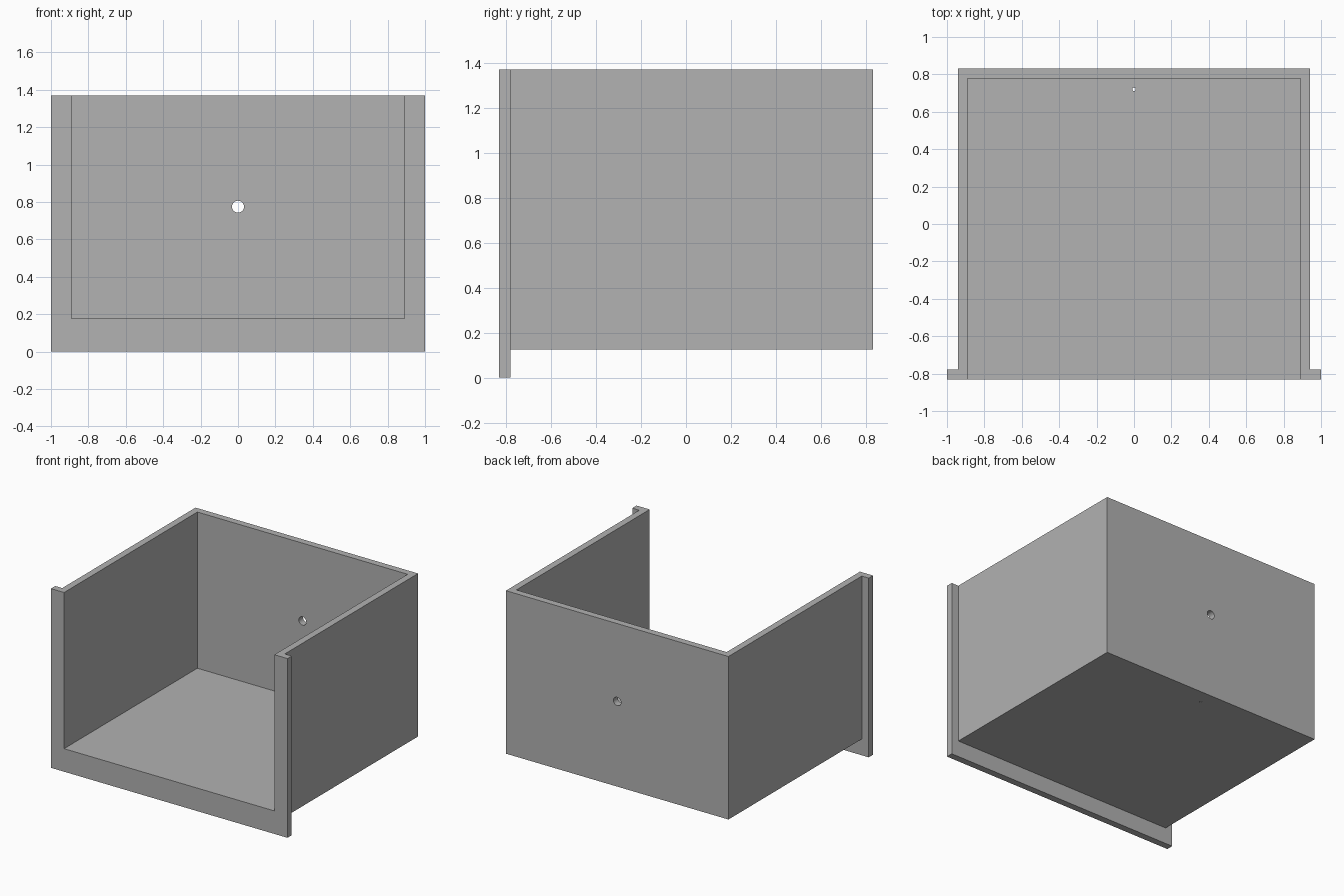
import bpy
import bmesh
from mathutils import Matrix, Vector

cube = bpy.data.objects.get("Cube")
if cube:
    bpy.data.objects.remove(cube, do_unlink=True)

HEIGHT, WALL = 1.37, 0.052
BODY_X, DEPTH, FLANGE_X = 0.941, 0.831, 1.0
BASE_Z = 0.124                  # underside of the box body
FLANGE_BACK = -DEPTH + WALL

grey = bpy.data.materials.new("plain grey")
grey.use_nodes = True
colour = (0.445, 0.445, 0.445, 1)
grey.diffuse_color = colour
grey.node_tree.nodes["Principled BSDF"].inputs["Base Color"].default_value = colour


def make_object(name, bm):
    bmesh.ops.recalc_face_normals(bm, faces=bm.faces)
    mesh = bpy.data.meshes.new(name)
    bm.to_mesh(mesh)
    bm.free()
    mesh.materials.append(grey)
    obj = bpy.data.objects.new(name, mesh)
    bpy.context.collection.objects.link(obj)
    return obj


def box(name, low, high):
    low, high = Vector(low), Vector(high)
    bm = bmesh.new()
    matrix = Matrix.Translation((low + high) / 2) @ Matrix.Diagonal((*(high - low), 1))
    bmesh.ops.create_cube(bm, size=1, matrix=matrix)
    return make_object(name, bm)


def cylinder(name, centre, radius, length, axis):
    bm = bmesh.new()
    turn = Vector((0, 0, 1)).rotation_difference(Vector(axis)).to_matrix().to_4x4()
    bmesh.ops.create_cone(bm, cap_ends=True, segments=32, radius1=radius, radius2=radius,
                          depth=length, matrix=Matrix.Translation(centre) @ turn)
    return make_object(name, bm)


# Plan outline of box and front flange, extruded to full height
half = [(FLANGE_X, -DEPTH), (FLANGE_X, FLANGE_BACK), (BODY_X, FLANGE_BACK), (BODY_X, DEPTH)]
outline = half + [(-x, y) for x, y in reversed(half)]
bm = bmesh.new()
face = bm.faces.new([bm.verts.new((x, y, 0)) for x, y in outline])
top = bmesh.ops.extrude_face_region(bm, geom=[face])["geom"]
bmesh.ops.translate(bm, vec=(0, 0, HEIGHT),
                    verts=[v for v in top if isinstance(v, bmesh.types.BMVert)])
holder = make_object("open_box_with_flange", bm)

# Space under the body, open cavity, back wall hole and small floor hole
inner_x = BODY_X - WALL
cutters = [
    box("underside_cutter", (-1.2, FLANGE_BACK, -0.5), (1.2, 1.2, BASE_Z)),
    box("cavity_cutter", (-inner_x, -1.2, BASE_Z + WALL), (inner_x, DEPTH - WALL, 2)),
    cylinder("back_hole_cutter", (0, DEPTH, 0.775), 0.032, 0.3, (0, 1, 0)),
    cylinder("floor_hole_cutter", (0, 0.72, BASE_Z), 0.009, 0.3, (0, 0, 1)),
]
for cutter in cutters:
    cutter.hide_render = True
    mod = holder.modifiers.new(cutter.name, "BOOLEAN")
    mod.operation = "DIFFERENCE"
    mod.solver = "EXACT"
    mod.object = cutter

# Apply the cuts and remove the helpers
bpy.ops.object.select_all(action="DESELECT")
bpy.context.view_layer.objects.active = holder
holder.select_set(True)
for mod in list(holder.modifiers):
    bpy.ops.object.modifier_apply(modifier=mod.name)
for cutter in cutters:
    bpy.data.objects.remove(cutter, do_unlink=True)
bpy.ops.object.shade_smooth_by_angle()
